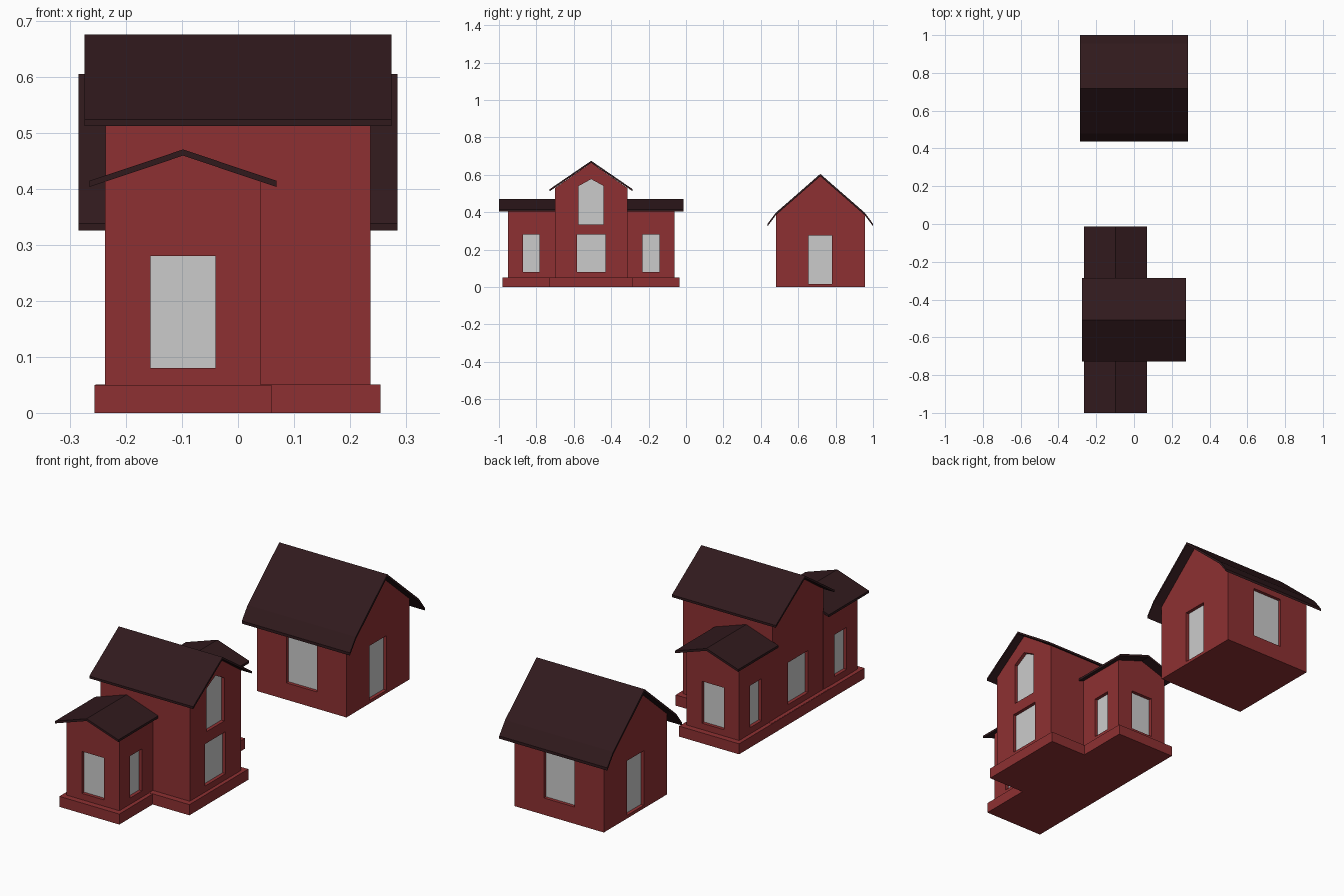
import bpy, bmesh

if "Cube" in bpy.data.objects:
    bpy.data.objects.remove(bpy.data.objects["Cube"])


def material(name, rgb):
    m = bpy.data.materials.new(name)
    m.diffuse_color = (*rgb, 1)
    m.use_nodes = True
    m.node_tree.nodes["Principled BSDF"].inputs["Base Color"].default_value = m.diffuse_color
    return m


RED = material("red_wall", (0.27, 0.03, 0.032))
DARK = material("dark_roof", (0.03, 0.01, 0.012))
DEPTH = 0.018   # window recess


def prism(name, profile, axis, a, b, mat=None):
    """Extrude an (across, z) profile along the x or y axis from a to b."""
    bm = bmesh.new()

    def point(t, u, z):
        return (t, u, z) if axis == "x" else (u, t, z)
    ends = [[bm.verts.new(point(t, u, z)) for u, z in profile] for t in (a, b)]
    n = len(profile)
    for e in ends:
        bm.faces.new(e)
    for i in range(n):
        j = (i + 1) % n
        bm.faces.new((ends[0][i], ends[0][j], ends[1][j], ends[1][i]))
    bmesh.ops.recalc_face_normals(bm, faces=bm.faces)
    me = bpy.data.meshes.new(name)
    bm.to_mesh(me)
    bm.free()
    ob = bpy.data.objects.new(name, me)
    bpy.context.collection.objects.link(ob)
    if mat:
        me.materials.append(mat)
    return ob


def rect(c, half, z0, z1):
    return [(c - half, z0), (c + half, z0), (c + half, z1), (c - half, z1)]


def gable(c, half, z0, eave, peak):
    return [(c - half, z0), (c + half, z0), (c + half, eave), (c, peak), (c - half, eave)]


def roof(name, c, slope, axis, a, b, t=0.011):
    """Bent sheet: slope lists (distance from ridge, z) from ridge to eave."""
    top = [(c - d, z) for d, z in slope[:0:-1]] + [(c + d, z) for d, z in slope]
    under = [(u, z - t) for u, z in reversed(top)]
    return prism(name, top + under, axis, a, b, DARK)


def window(wall, name, profile, axis, face, sign):
    """Cut a recess into the wall and set a grey pane at its back."""
    inner = face - sign * DEPTH
    cutter = prism("cutter", profile, axis, inner, face + sign * 0.03, RED)
    mod = wall.modifiers.new("recess", "BOOLEAN")
    mod.operation, mod.solver, mod.object = "DIFFERENCE", "EXACT", cutter
    bpy.context.view_layer.objects.active = wall
    bpy.ops.object.modifier_apply(modifier=mod.name)
    bpy.data.objects.remove(cutter)
    prism(name, profile, axis, inner - sign * 0.003, inner + sign * 0.002)


# Large house: stepped base
C, WX = -0.507, -0.098
prism("wing_base", rect(WX, 0.158, 0, 0.05), "y", C - 0.473, C + 0.473, RED)
prism("main_base", rect(0, 0.254, 0, 0.051), "y", C - 0.222, C + 0.222, RED)

# Large house: tall middle block
main = prism("main_walls", gable(C, 0.193, 0.04, 0.53, 0.664), "x", -0.236, 0.236, RED)
for s, side in ((1, "right"), (-1, "left")):
    window(main, f"main_window_{side}", rect(C, 0.077, 0.08, 0.28), "x", s * 0.236, s)
window(main, "upper_window", gable(C, 0.067, 0.335, 0.54, 0.577), "x", 0.236, 1)
roof("main_roof", C, [(0, 0.675), (0.222, 0.523)], "x", -0.274, 0.274)

# Large house: front and back wings
for s, end in ((-1, "front"), (1, "back")):
    near, far = C + s * 0.19, C + s * 0.445
    wing = prism(f"{end}_wing_walls", gable(WX, 0.139, 0.04, 0.413, 0.459), "y", near, far, RED)
    window(wing, f"{end}_wing_door", rect(WX, 0.058, 0.08, 0.28), "y", far, s)
    for t, side in ((1, "right"), (-1, "left")):
        window(wing, f"{end}_wing_window_{side}", rect(C + s * 0.32, 0.045, 0.08, 0.28),
               "x", WX + t * 0.139, t)
    roof(f"{end}_wing_roof", WX, [(0, 0.47), (0.167, 0.414)], "y", near, C + s * 0.493)

# Small house
B = 0.718
hut = prism("small_walls", gable(B, 0.238, 0, 0.385, 0.593), "x", -0.236, 0.236, RED)
for s, side, end in ((1, "right", "back"), (-1, "left", "front")):
    window(hut, f"small_door_{side}", rect(B, 0.063, 0.015, 0.275), "x", s * 0.236, s)
    window(hut, f"small_window_{end}", rect(0, 0.08, 0.08, 0.33), "y", B + s * 0.238, s)
roof("small_roof", B, [(0, 0.605), (0.238, 0.397), (0.282, 0.338)], "x", -0.285, 0.285, 0.013)
